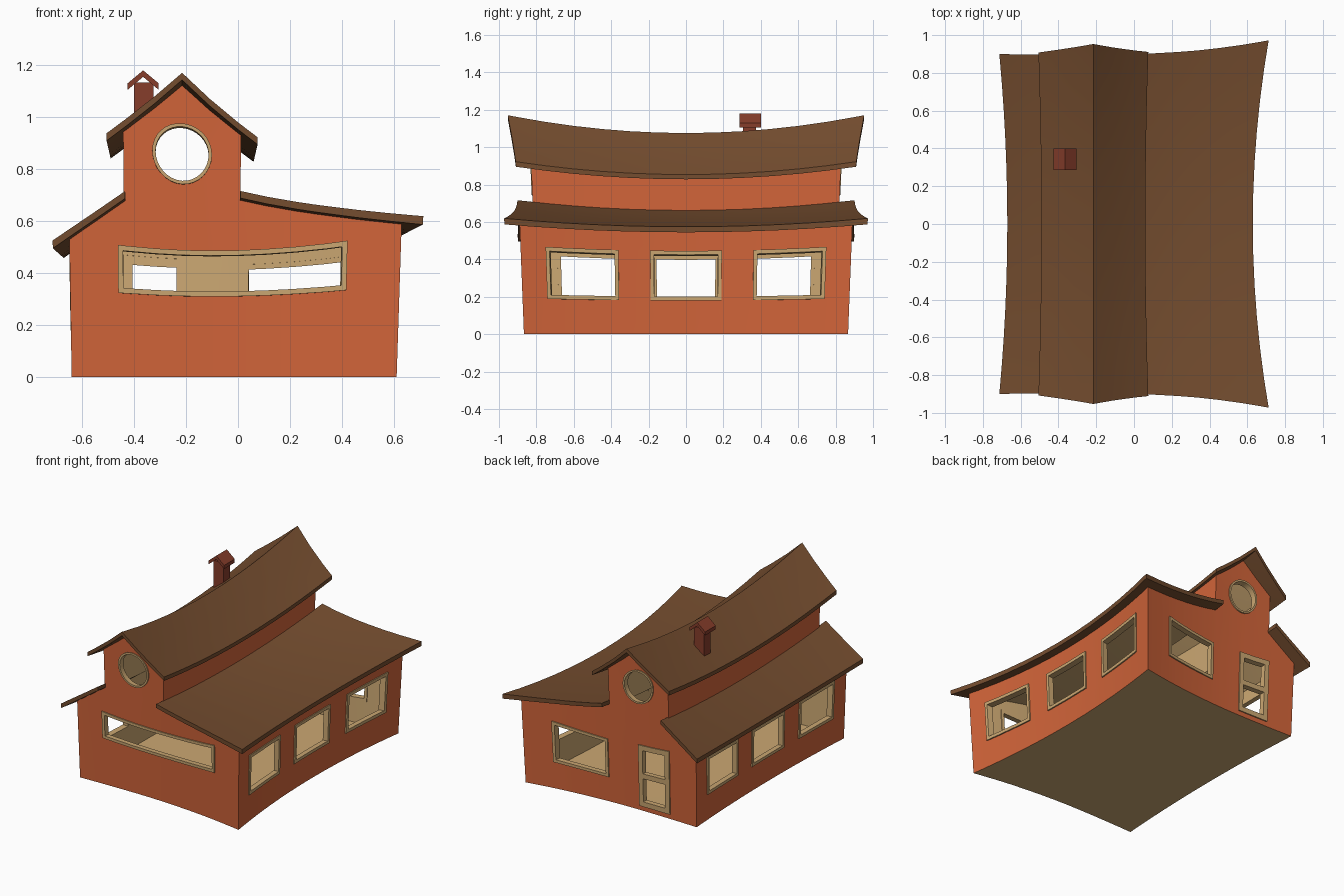
import bpy, bmesh, math
from mathutils import Vector

if "Cube" in bpy.data.objects:
    bpy.data.objects.remove(bpy.data.objects["Cube"])


def material(name, rgb):
    m = bpy.data.materials.new(name)
    m.diffuse_color = (*rgb, 1)
    m.use_nodes = True
    m.node_tree.nodes["Principled BSDF"].inputs["Base Color"].default_value = m.diffuse_color
    return m


ORANGE = material("orange wall", (0.65, 0.13, 0.042))
TAN = material("tan wood", (0.60, 0.39, 0.17))
BROWN = material("brown roof", (0.18, 0.076, 0.029))
RED = material("red brick", (0.24, 0.047, 0.024))

XC = -0.215      # x of the main ridge
HALF = 0.79      # half length of the walls before bending
T = 0.025        # wall thickness


# Bends the straight house: flared corners and a sagging middle
def warp(p):
    x, y, z = p
    t = (y / 0.86) ** 2
    sz = (1 + 0.08 * t) * (1 + 0.38 * (x + 0.1) ** 2)
    z2 = z * sz
    d = x - XC
    x2 = XC + d * (1 + 0.04 * z2) * (1 + 0.1 * t * min(1, abs(d) / 0.5))
    f = 1 + (0.174 if x > -0.2 else 0.06) * (x + 0.2) ** 2
    return Vector((x2, y * f * (1 + 0.045 * z2), z2))


def box(bm, lo, hi):
    r = bmesh.ops.create_cube(bm, size=1)
    for v in r["verts"]:
        v.co = Vector([(a + b) / 2 + c * (b - a) for a, b, c in zip(lo, hi, v.co)])


# Extrudes an (x, z) outline along y; each point may have its own y range
def prism(bm, pts, y0, y1):
    n = len(pts)
    y0 = y0 if isinstance(y0, list) else [y0] * n
    y1 = y1 if isinstance(y1, list) else [y1] * n
    a = [bm.verts.new((p[0], y, p[1])) for p, y in zip(pts, y0)]
    b = [bm.verts.new((p[0], y, p[1])) for p, y in zip(pts, y1)]
    for i in range(n):
        j = (i + 1) % n
        bm.faces.new((a[i], a[j], b[j], b[i]))
    bm.faces.new(a[::-1])
    bm.faces.new(b)


def make(name, bm, mats):
    bmesh.ops.recalc_face_normals(bm, faces=bm.faces)
    me = bpy.data.meshes.new(name)
    bm.to_mesh(me)
    bm.free()
    for m in mats:
        me.materials.append(m)
    ob = bpy.data.objects.new(name, me)
    bpy.context.collection.objects.link(ob)
    return ob


# Slices a straight part finely, colours it by a rule and bends it
def bend(ob, rule=None):
    bm = bmesh.new()
    bm.from_mesh(ob.data)
    cuts = [((i * 0.1 - 0.615, 0, 0), (1, 0, 0)) for i in range(13)]
    cuts += [((0, i * 0.1433, 0), (0, 1, 0)) for i in range(-6, 7)]
    for co, no in cuts:
        bmesh.ops.bisect_plane(bm, geom=bm.verts[:] + bm.edges[:] + bm.faces[:],
                               dist=1e-5, plane_co=co, plane_no=no)
    bmesh.ops.triangulate(bm, faces=bm.faces)
    for f in bm.faces:
        f.material_index = rule(f.calc_center_median()) if rule else 0
    for v in bm.verts:
        v.co = warp(v.co)
    bm.to_mesh(ob.data)
    bm.free()
    bpy.ops.object.select_all(action="DESELECT")
    ob.select_set(True)
    bpy.context.view_layer.objects.active = ob
    bpy.ops.object.shade_smooth_by_angle(angle=math.radians(20))


def subtract(ob, cutter):
    m = ob.modifiers.new("cut", "BOOLEAN")
    m.operation = "DIFFERENCE"
    m.solver = "EXACT"
    m.object = cutter
    bpy.context.view_layer.objects.active = ob
    bpy.ops.object.modifier_apply(modifier=m.name)
    bpy.data.objects.remove(cutter)


# Moves a counter-clockwise outline inwards by d
def inset(pts, d):
    out = []
    for i, p in enumerate(pts):
        p = Vector(p)
        e1 = (p - Vector(pts[i - 1])).normalized()
        e2 = (Vector(pts[(i + 1) % len(pts)]) - p).normalized()
        n1, n2 = Vector((-e1.y, e1.x)), Vector((-e2.y, e2.x))
        out.append(p + (n1 + n2) * d / (1 + n1.dot(n2)))
    return out


# House outline seen from the front
outline = [(-0.613, 0), (0.546, 0), (0.546, 0.488), (-0.004, 0.648), (-0.004, 0.88),
           (XC, 1.058), (-0.426, 0.86), (-0.426, 0.625), (-0.613, 0.463)]
bm = bmesh.new()
prism(bm, outline, -HALF, HALF)
walls = make("walls", bm, [ORANGE, TAN])
bm = bmesh.new()
prism(bm, inset(outline, T), -HALF + T, HALF - T)
subtract(walls, make("room_cutter", bm, []))

# Openings: wall axis, wall position, outward sign, start, end, bottom, top
openings = {
    "front_window_frame": ("x", -HALF, -1, -0.448, 0.359, 0.29, 0.455),
    "back_window_frame": ("x", HALF, 1, 0.01, 0.36, 0.16, 0.405),
    "back_door": ("x", HALF, 1, -0.43, -0.205, 0.03, 0.425),
}
for side, pos, sgn in (("right", 0.546, 1), ("left", -0.613, -1)):
    for i, (a, b) in enumerate(((-0.669, -0.323), (-0.171, 0.171), (0.323, 0.669))):
        openings[f"{side}_window_frame_{i + 1}"] = ("y", pos, sgn, a, b, 0.155, 0.383)


def wall_box(bm, axis, pos, sgn, a, b, z0, z1, out, inn):
    d0, d1 = sorted((pos + sgn * out, pos - sgn * inn))
    if axis == "x":
        box(bm, (a, d0, z0), (b, d1, z1))
    else:
        box(bm, (d0, a, z0), (d1, b, z1))


def circle(r):
    return [(XC + r * math.cos(i * math.pi / 16), 0.80 + r * math.sin(i * math.pi / 16))
            for i in range(32)]


cut = bmesh.new()
for o in openings.values():
    wall_box(cut, *o, 0.05, 0.045)
for s in (-1, 1):
    prism(cut, circle(0.108), s * (HALF - 0.045), s * (HALF + 0.05))
subtract(walls, make("opening_cutter", cut, []))


# Outer skin is orange; floor underside, reveals and interior are tan
def wall_rule(c):
    if abs(c.y) > HALF - 0.002:
        return 0
    if c.z < 0.002:
        return 1
    p = Vector((c.x, c.z))
    for i, q in enumerate(outline):
        a, b = Vector(outline[i - 1]), Vector(q)
        k = max(0, min(1, (p - a).dot(b - a) / (b - a).length_squared))
        if (p - a - (b - a) * k).length < 0.002:
            return 0
    return 1


bend(walls, wall_rule)

# Window frames and the door with two open panes
for name, (ax, pos, sgn, a, b, z0, z1) in openings.items():
    bm = bmesh.new()
    door = name == "back_door"
    w = 0.032 if door else 0.018
    bars = [(a, a + w, z0, z1), (b - w, b, z0, z1),
            (a + w, b - w, z0, z0 + w), (a + w, b - w, z1 - w, z1)]
    if door:
        m = (z0 + z1) / 2
        bars.append((a + w, b - w, m - w / 2, m + w / 2))
    for bar in bars:
        wall_box(bm, ax, pos, sgn, *bar, 0.008, T + 0.004)
    bend(make(name, bm, [TAN]))

# Round window rings at both gable ends
for s, name in ((-1, "front_round_frame"), (1, "back_round_frame")):
    bm = bmesh.new()
    ys = (s * (HALF + 0.008), s * (HALF - T - 0.004))
    rings = [[bm.verts.new((x, y, z)) for x, z in circle(r)]
             for r, y in ((0.109, ys[0]), (0.097, ys[0]), (0.097, ys[1]), (0.109, ys[1]))]
    for k in range(4):
        p, q = rings[k], rings[(k + 1) % 4]
        for i in range(32):
            j = (i + 1) % 32
            bm.faces.new((p[i], p[j], q[j], q[i]))
    bend(make(name, bm, [TAN]))


# Roof slabs: top line given left to right, with half length per point
def roof(name, top, halves):
    bm = bmesh.new()
    pts = top + [(x, z - 0.025) for x, z in reversed(top)]
    h = halves + halves[::-1]
    prism(bm, pts, [-v for v in h], h)
    bend(make(name, bm, [BROWN]))


roof("upper_roof", [(-0.481, 0.822), (XC, 1.07), (0.051, 0.846)], [0.867, 0.905, 0.865])
roof("left_lower_roof", [(-0.662, 0.434), (-0.42, 0.637)], [0.868, 0.865])
roof("right_lower_roof", [(-0.006, 0.66), (0.61, 0.482)], [0.867, 0.849])

# Chimney with a small gabled cap
bm = bmesh.new()
box(bm, (-0.40, 0.305, 0.88), (-0.325, 0.375, 1.133))
make("chimney", bm, [RED])
bm = bmesh.new()
cap = [(-0.425, 1.13), (-0.365, 1.18), (-0.305, 1.13)]
prism(bm, cap + [(x, z - 0.025) for x, z in reversed(cap)], 0.285, 0.40)
make("chimney_cap", bm, [RED])
